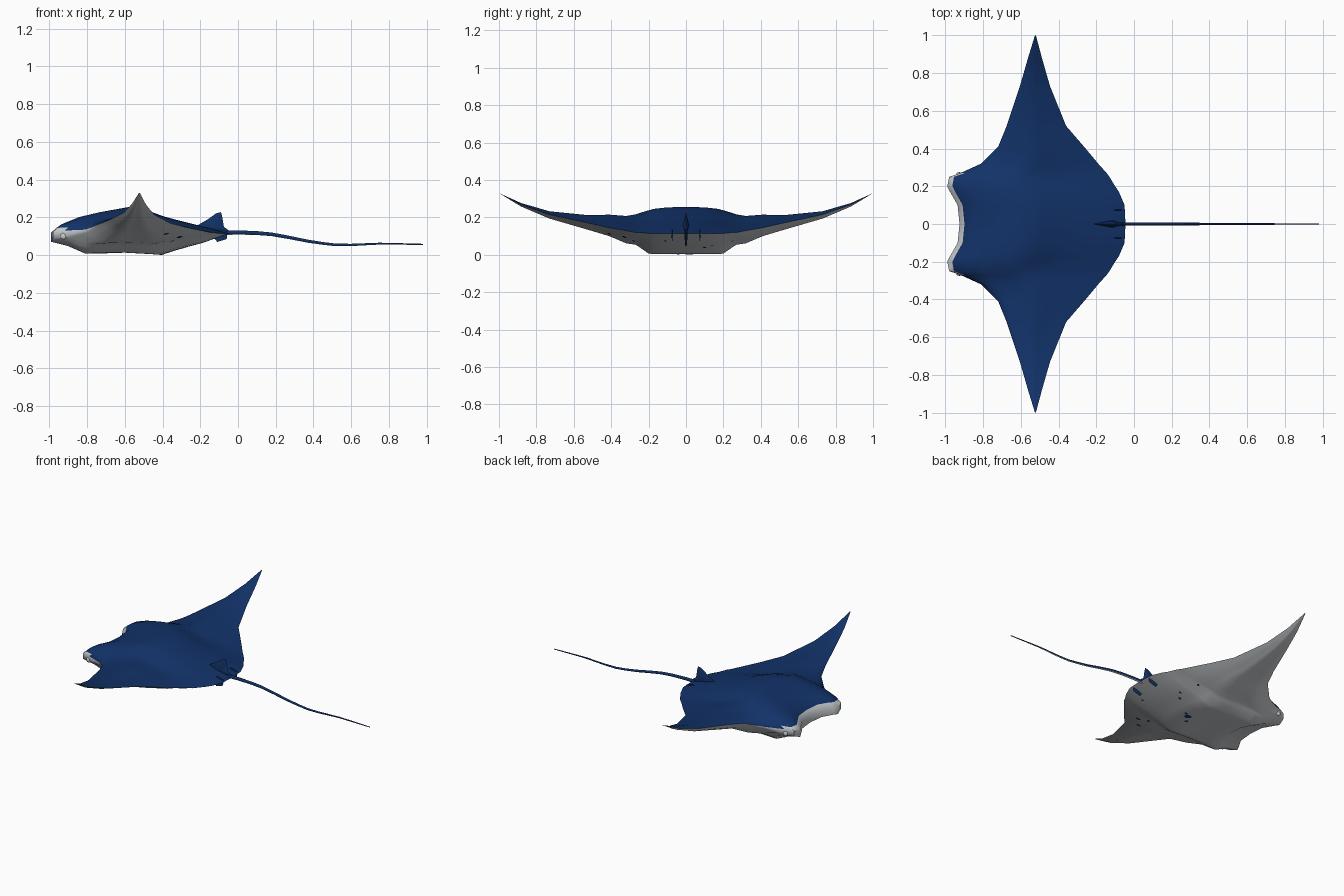
import bpy, bmesh, math
from mathutils import Vector
from mathutils.bvhtree import BVHTree

cube = bpy.data.objects.get("Cube")
if cube:
    bpy.data.objects.remove(cube, do_unlink=True)


def material(name, colour):
    mat = bpy.data.materials.new(name)
    mat.use_nodes = True
    mat.diffuse_color = colour
    mat.node_tree.nodes["Principled BSDF"].inputs["Base Color"].default_value = colour
    return mat


BLUE = material("deep_blue", (0.006, 0.032, 0.14, 1))
PALE = material("pale_grey", (0.56, 0.59, 0.61, 1))


def finish(name, bm, mats, angle=50):
    mesh = bpy.data.meshes.new(name)
    bm.to_mesh(mesh)
    obj = bpy.data.objects.new(name, mesh)
    bpy.context.collection.objects.link(obj)
    for mat in mats:
        mesh.materials.append(mat)
    bpy.ops.object.select_all(action="DESELECT")
    obj.select_set(True)
    bpy.context.view_layer.objects.active = obj
    bpy.ops.object.shade_smooth_by_angle(angle=math.radians(angle))
    return obj


def lerp_table(table, t):
    for (a, va), (b, vb) in zip(table, table[1:]):
        if t <= b:
            return va + (vb - va) * (t - a) / (b - a)
    return table[-1][1]


# Body and wings: chord sections across the span
# span, leading x, trailing x, leading z, trailing z, rise, drop
HALF = [
    (0, -.925, -.045, .125, .115, .135, .115),
    (.1, -.935, -.05, .125, .115, .133, .115),
    (.17, -.975, -.08, .125, .115, .125, .115),
    (.2, -.99, -.1, .12, .115, .12, .11),
    (.25, -.98, -.13, .125, .12, .1, .08),
    (.27, -.92, -.145, .13, .12, .09, .07),
    (.32, -.81, -.19, .135, .13, .075, .07),
    (.41, -.72, -.265, .17, .145, .055, .055),
    (.52, -.675, -.36, .19, .17, .03, .045),
    (.73, -.605, -.445, .225, .215, .012, .025),
    (.88, -.562, -.488, .272, .268, .006, .012),
    (1, -.525, -.52, .33, .33, 0, 0),
]
RISE = [(0, 0), (.05, .33), (.15, .63), (.27, .84), (.4, 1), (.5, .88),
        (.62, .6), (.75, .4), (.9, .17), (1, 0)]
DROP = [(.1, .65), (.2, 1), (.4, .93), (.6, 1), (.72, .7), (.83, .47), (.93, .2), (1, 0)]
CHORD = [0, .03, .06, .1, .15, .2, .27, .34, .4, .5, .6, .68, .75, .83, .9, .95, 1]

stations = [(-s[0],) + s[1:] for s in HALF[:0:-1]] + HALF
bm = bmesh.new()
top, belly = [], []
for y, lead, trail, zl, zt, rise, drop in stations:
    blunt = .45 if abs(y) < .3 else 0
    drops = [(0, blunt)] + DROP
    upper, lower = [], []
    for t in CHORD:
        x, z = lead + (trail - lead) * t, zl + (zt - zl) * t
        upper.append(bm.verts.new((x, y, z + rise * lerp_table(RISE, t))))
        lower.append(bm.verts.new((x, y, z - drop * lerp_table(drops, t))))
    top.append(upper)
    belly.append(lower)

for i in range(len(stations) - 1):
    on_head = max(abs(stations[i][0]), abs(stations[i + 1][0])) < .3
    for j in range(len(CHORD) - 1):
        f = bm.faces.new((top[i][j], top[i][j + 1], top[i + 1][j + 1], top[i + 1][j]))
        f.material_index = 1 if on_head and j == 0 else 0
        f = bm.faces.new((belly[i][j], belly[i + 1][j], belly[i + 1][j + 1], belly[i][j + 1]))
        f.material_index = 1
    # Blunt lip along the head
    f = bm.faces.new((top[i][0], top[i + 1][0], belly[i + 1][0], belly[i][0]))
    f.material_index = 1
bmesh.ops.remove_doubles(bm, verts=bm.verts, dist=.0005)
bmesh.ops.recalc_face_normals(bm, faces=bm.faces)
tree = BVHTree.FromBMesh(bm)
finish("body", bm, [BLUE, PALE])

# Dark belly spots: thin plates laid on the underside
SPOTS = [(-.42, .01, .025), (-.45, -.04, .014), (-.39, .03, .012), (-.31, -.33, .016),
         (-.35, -.28, .011), (-.38, -.41, .014), (-.28, .1, .011), (-.25, .14, .009),
         (-.16, -.11, .009), (-.3, .25, .009)]
bm = bmesh.new()
for sx, sy, r in SPOTS:
    ring = []
    for k in range(10):
        a = k * math.tau / 10
        x, y = sx + r * math.cos(a), sy + .75 * r * math.sin(a)
        hit = tree.ray_cast(Vector((x, y, -1)), Vector((0, 0, 1)))[0]
        ring.append(bm.verts.new((x, y, hit.z - .003)))
    bm.faces.new(ring[::-1])
finish("belly_spots", bm, [BLUE])


# Eyes on the sides of the head
for side, label in ((1, "left"), (-1, "right")):
    bm = bmesh.new()
    bmesh.ops.create_uvsphere(bm, u_segments=16, v_segments=8, radius=.017)
    bmesh.ops.scale(bm, vec=(1, .5, 1), verts=bm.verts)
    bmesh.ops.translate(bm, vec=(-.925, -side * .266, .1), verts=bm.verts)
    finish("eye_" + ("right" if side > 0 else "left"), bm, [PALE])


# Fins: side outline swelling to a ridge in the middle
def fin(name, outline, y, half):
    bm = bmesh.new()
    rim = [bm.verts.new((x, y, z)) for x, z in outline]
    mid_x = sum(p[0] for p in outline) / len(outline)
    mid_z = min(p[1] for p in outline) + .045
    for s in (-1, 1):
        ridge = bm.verts.new((mid_x, y + s * half, mid_z))
        for a, b in zip(rim, rim[1:] + rim[:1]):
            bm.faces.new((a, b, ridge))
    bmesh.ops.recalc_face_normals(bm, faces=bm.faces)
    finish(name, bm, [BLUE])


fin("dorsal_fin", [(-.22, .155), (-.16, .19), (-.115, .222), (-.09, .228), (-.083, .2),
                   (-.075, .15), (-.04, .125), (-.06, .11), (-.2, .125)], 0, .018)
for side, label in ((1, "left"), (-1, "right")):
    fin("pelvic_fin_" + label, [(-.15, .12), (-.1, .137), (-.055, .125), (-.06, .085), (-.11, .07)],
        side * .074, .005)

# Tail: tapering tube, blue above and pale below
PATH = [(-.1, .118), (0, .12), (.1, .117), (.18, .11), (.27, .094), (.37, .074), (.45, .062),
        (.52, .054), (.6, .054), (.75, .061), (.88, .059), (.98, .057)]
SIDES = 8
bm = bmesh.new()
rings = []
for x, z in PATH:
    r = .003 + .009 * (1 - (x + .1) / 1.08)
    rings.append([bm.verts.new((x, .8 * r * math.cos(k * math.tau / SIDES),
                                z + r * math.sin(k * math.tau / SIDES))) for k in range(SIDES)])
for a, b in zip(rings, rings[1:]):
    for k in range(SIDES):
        n = (k + 1) % SIDES
        f = bm.faces.new((a[k], a[n], b[n], b[k]))
        f.material_index = 1 if k in (SIDES // 2 + 1, SIDES // 2 + 2) else 0
bm.faces.new(rings[0])
bm.faces.new(rings[-1])
bmesh.ops.recalc_face_normals(bm, faces=bm.faces)
finish("tail", bm, [BLUE, PALE])
